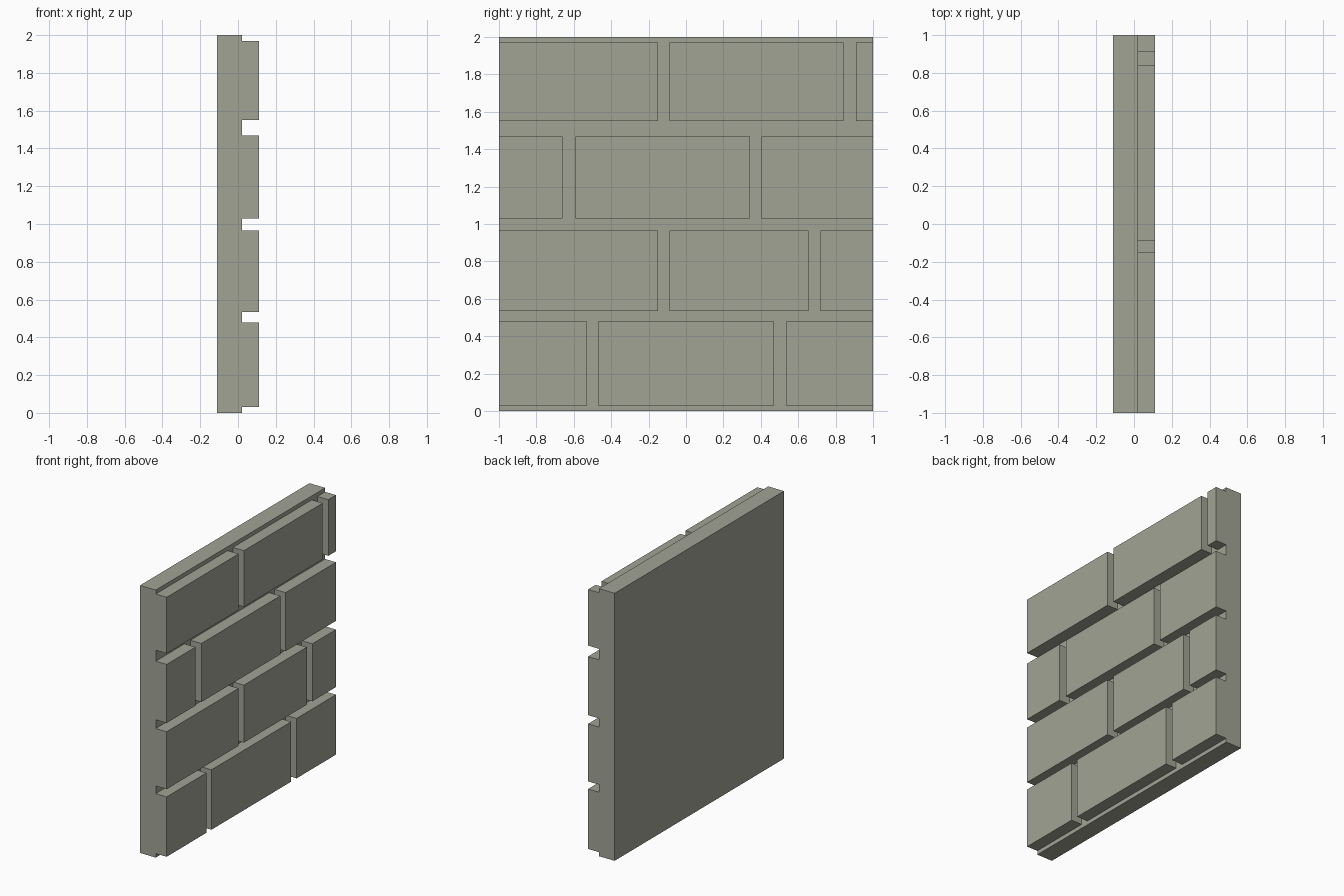
import bpy
import bmesh
from mathutils import Vector

if "Cube" in bpy.data.objects:
    bpy.data.objects.remove(bpy.data.objects["Cube"])

stone = bpy.data.materials.new("grey_stone")
stone.diffuse_color = (0.36, 0.37, 0.30, 1)
stone.use_nodes = True
stone.node_tree.nodes["Principled BSDF"].inputs["Base Color"].default_value = stone.diffuse_color

BACK, FACE, FRONT = -0.11, 0.02, 0.11   # x of wall back, mortar face, brick face


def add_box(bm, lo, hi, open_back=False):
    """Box between two corners, optionally without its hidden -x face."""
    lo, hi = Vector(lo), Vector(hi)
    verts = bmesh.ops.create_cube(bm, size=1)["verts"]
    for v in verts:
        v.co = (lo + hi) / 2 + v.co * (hi - lo)
    if open_back:
        back = [f for f in {f for v in verts for f in v.link_faces}
                if all(abs(v.co.x - lo.x) < 1e-5 for v in f.verts)]
        bmesh.ops.delete(bm, geom=back, context='FACES_ONLY')


def finish(bm, name):
    mesh = bpy.data.meshes.new(name)
    bm.to_mesh(mesh)
    bm.free()
    mesh.materials.append(stone)
    bpy.context.collection.objects.link(bpy.data.objects.new(name, mesh))


# Flat backing slab
bm = bmesh.new()
add_box(bm, (BACK, -1, 0), (FACE, 1, 2))
finish(bm, "backing_slab")

# Brick courses: bottom, top, and the upright joints (start, end) along y
courses = [
    (0.03, 0.478, [(-0.53, -0.47), (0.47, 0.535)]),
    (0.535, 0.965, [(-0.15, -0.088), (0.655, 0.72)]),
    (1.03, 1.468, [(-0.66, -0.59), (0.342, 0.405)]),
    (1.55, 1.97, [(-0.15, -0.088), (0.843, 0.91)]),
]
for i, (z0, z1, joints) in enumerate(courses, 1):
    bm = bmesh.new()
    starts = [-1] + [j[1] for j in joints]
    ends = [j[0] for j in joints] + [1]
    for y0, y1 in zip(starts, ends):
        add_box(bm, (FACE, y0, z0), (FRONT, y1, z1), open_back=True)
    finish(bm, f"brick_course_{i}")
